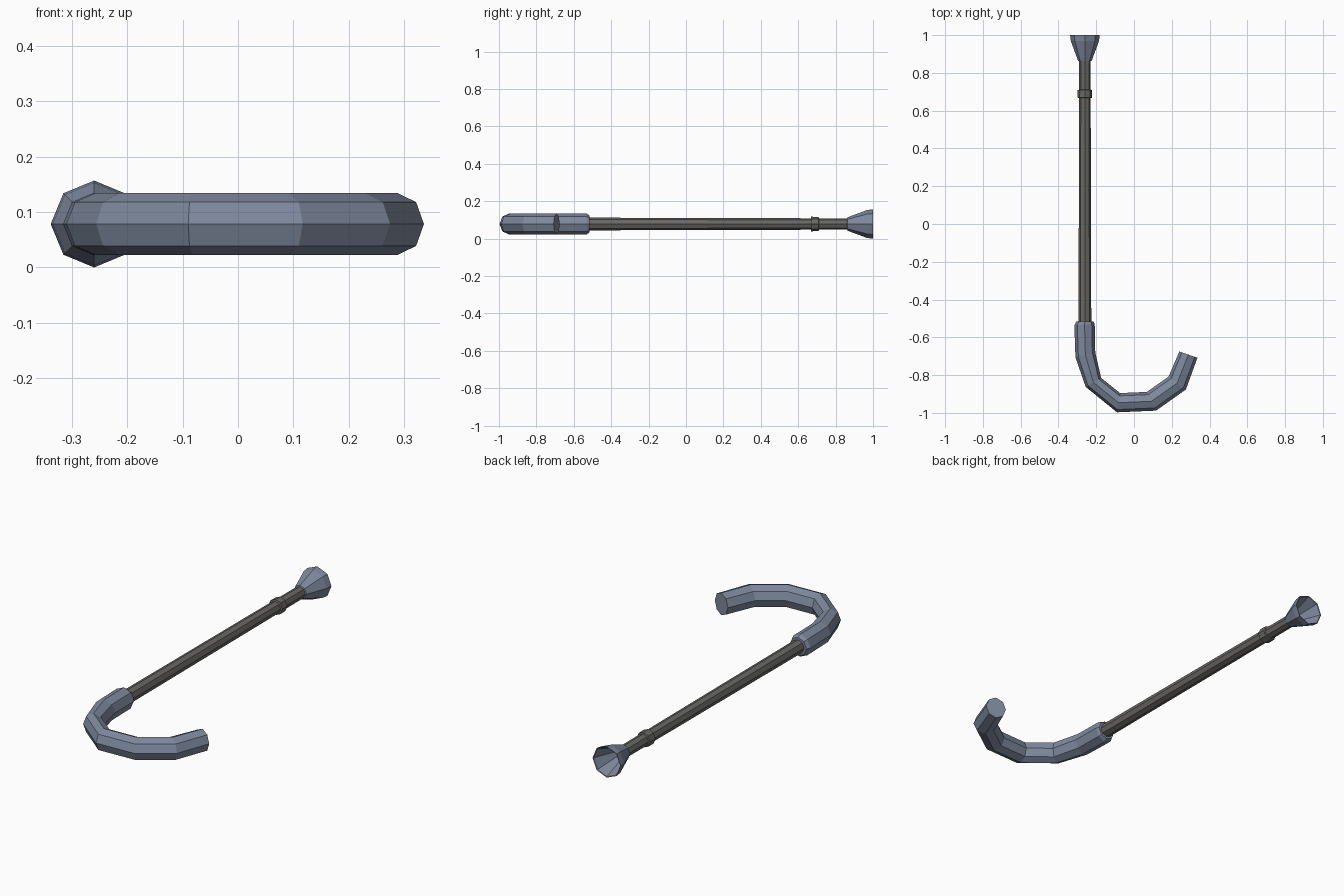
import bpy, bmesh, math
from mathutils import Vector

if "Cube" in bpy.data.objects:
    bpy.data.objects.remove(bpy.data.objects["Cube"])

Z = 0.0785     # height of the centre line
SX = -0.26     # x of the straight shaft


def material(name, rgb):
    m = bpy.data.materials.new(name)
    m.diffuse_color = (*rgb, 1)
    m.use_nodes = True
    m.node_tree.nodes["Principled BSDF"].inputs["Base Color"].default_value = m.diffuse_color
    return m


BLUE = material("slate blue", (0.21, 0.25, 0.34))
GREY = material("warm dark grey", (0.14, 0.137, 0.13))


def loft(name, sections, mat, cap_start=True, cap_end=True):
    """Eight-sided tube; section = (centre, half-width vector, vertical radius)."""
    bm = bmesh.new()
    rings = []
    for c, side, rz in sections:
        rings.append([bm.verts.new(c + side * math.cos(a) + Vector((0, 0, rz * math.sin(a))))
                      for a in (k * math.pi / 4 for k in range(8))])
    for a, b in zip(rings, rings[1:]):
        for k in range(8):
            j = (k + 1) % 8
            bm.faces.new((a[k], a[j], b[j], b[k]))
    if cap_start:
        bm.faces.new(rings[0])
    if cap_end:
        bm.faces.new(rings[-1])
    bmesh.ops.recalc_face_normals(bm, faces=bm.faces)
    me = bpy.data.meshes.new(name)
    bm.to_mesh(me)
    bm.free()
    me.materials.append(mat)
    ob = bpy.data.objects.new(name, me)
    bpy.context.collection.objects.link(ob)
    return ob


def straight(profile):
    """Round sections along the shaft axis from (y, radius) pairs."""
    return [(Vector((SX, y, Z)), Vector((r, 0, 0)), r) for y, r in profile]


# shaft, slightly tapered, with its collar
loft("shaft", straight([(-0.56, 0.034), (0.88, 0.030)]), GREY)
loft("collar", straight([(0.667, 0.031), (0.669, 0.039), (0.709, 0.038), (0.711, 0.031)]), GREY)

# flared hollow foot
loft("foot", straight([(0.862, 0.030), (0.864, 0.036), (0.968, 0.0745), (1.0, 0.0785),
                       (0.998, 0.074), (0.885, 0.030)]), BLUE, False, True)

# hooked handle: matching outer and inner outline points
outer = [(-0.316, -0.535), (-0.310, -0.706), (-0.256, -0.862), (-0.09, -0.997),
         (0.117, -0.988), (0.275, -0.876), (0.336, -0.708)]
inner = [(-0.208, -0.53), (-0.205, -0.68), (-0.174, -0.815), (-0.074, -0.895),
         (0.068, -0.889), (0.183, -0.808), (0.240, -0.675)]
hook = straight([(-0.517, 0.046)])
for o, i in zip(outer, inner):
    o, i = Vector((*o, Z)), Vector((*i, Z))
    hook.append(((o + i) / 2, (i - o) / 2, 0.056))
loft("handle", hook, BLUE)
